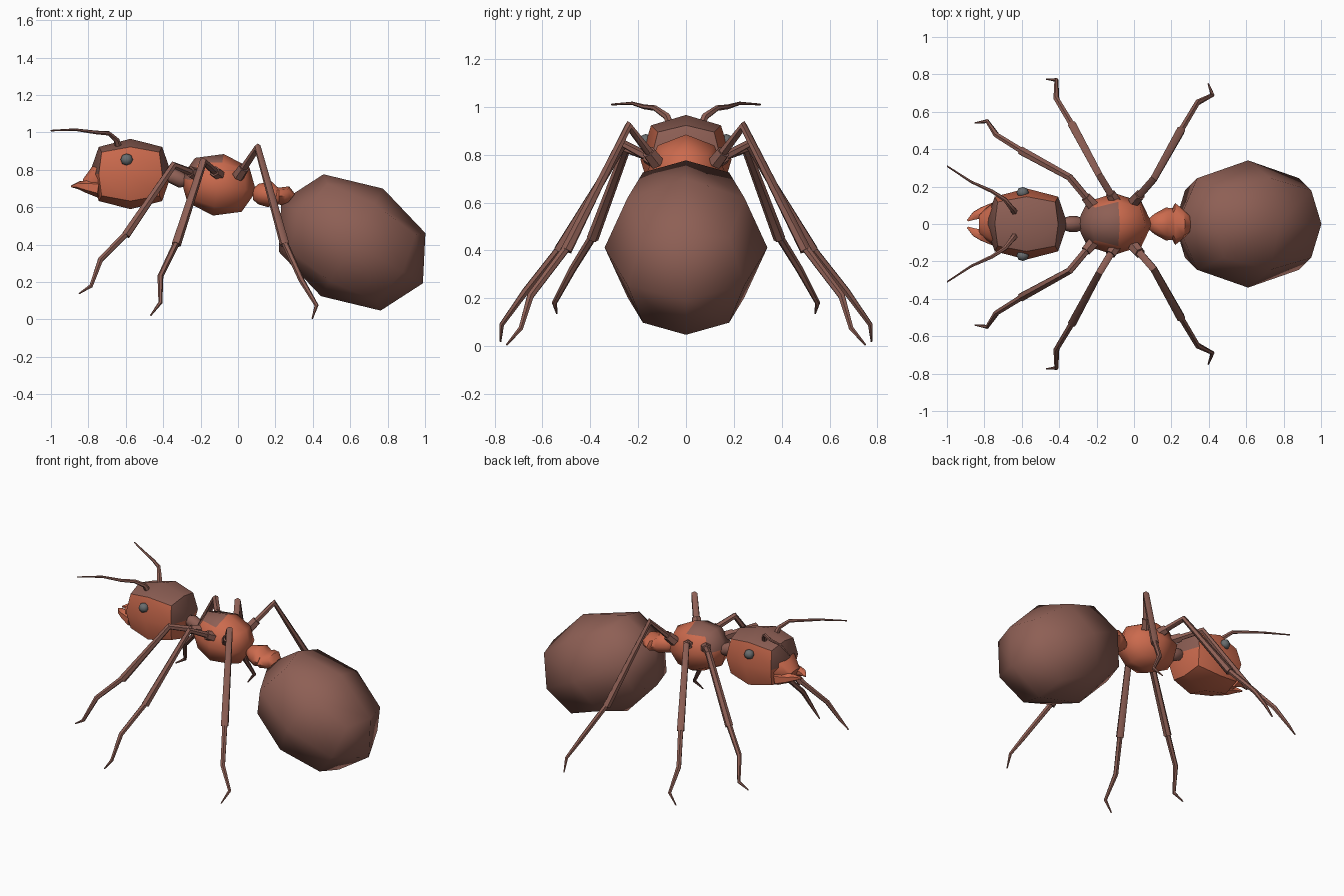
import bpy, bmesh, math
from mathutils import Vector, Matrix

if "Cube" in bpy.data.objects:
    bpy.data.objects.remove(bpy.data.objects["Cube"])


def material(name, rgb):
    m = bpy.data.materials.new(name)
    m.diffuse_color = (*rgb, 1)
    m.use_nodes = True
    m.node_tree.nodes["Principled BSDF"].inputs["Base Color"].default_value = m.diffuse_color
    return m


ORANGE = material("orange", (0.60, 0.145, 0.075))
BROWN = material("brown", (0.27, 0.115, 0.09))
GREY = material("eye grey", (0.14, 0.15, 0.155))


def finish(bm, name, mats):
    bmesh.ops.recalc_face_normals(bm, faces=bm.faces[:])
    mesh = bpy.data.meshes.new(name)
    bm.to_mesh(mesh)
    bm.free()
    for m in mats:
        mesh.materials.append(m)
    ob = bpy.data.objects.new(name, mesh)
    bpy.context.collection.objects.link(ob)
    return ob


# Rounded 24-face body segment: a cube cut once and pushed out to an ellipsoid
def blob(name, center, size, tilt=0, mats=(ORANGE,), dark=None, edge=0.72, corner=(0.6, 0.53, 0.6)):
    bm = bmesh.new()
    bmesh.ops.create_cube(bm, size=2)
    bmesh.ops.subdivide_edges(bm, edges=bm.edges[:], cuts=1, use_grid_fill=True)
    if dark:
        for f in bm.faces:
            f.material_index = int(dark(f.calc_center_median()))
    rot = Matrix.Rotation(math.radians(tilt), 3, 'Y')
    for v in bm.verts:
        n = sum(abs(c) > 0.5 for c in v.co)
        k = {1: (1, 1, 1), 2: (edge,) * 3, 3: corner}[n]
        v.co = Vector(center) + rot @ Vector([c * f * s for c, f, s in zip(v.co, k, size)])
    return finish(bm, name, mats)


# Tapered tube through points; a radius is a number or (height, width)
def add_tube(bm, pts, radii, sides=6):
    pts = [Vector(p) for p in pts]
    rings, n = [], Vector((0, 0, 1))
    for i, p in enumerate(pts):
        t = Vector()
        if i:
            t += (p - pts[i - 1]).normalized()
        if i < len(pts) - 1:
            t += (pts[i + 1] - p).normalized()
        t.normalize()
        n = (n - t * n.dot(t)).normalized()
        b = t.cross(n)
        r = radii[i]
        rn, rb = r if isinstance(r, tuple) else (r, r)
        rings.append([bm.verts.new(p + n * rn * math.cos(a) + b * rb * math.sin(a))
                      for a in (2 * math.pi * k / sides for k in range(sides))])
    for r0, r1 in zip(rings, rings[1:]):
        for k in range(sides):
            j = (k + 1) % sides
            bm.faces.new((r0[k], r0[j], r1[j], r1[k]))
    bm.faces.new(rings[0])
    bm.faces.new(rings[-1])


def tube(name, runs, mat, sides=6):
    bm = bmesh.new()
    for pts, radii in runs:
        add_tube(bm, pts, radii, sides)
    return finish(bm, name, (mat,))


# Body segments, with the dark caps on head and thorax
blob("abdomen", (0.61, 0, 0.412), (0.437, 0.34, 0.332), 30, (BROWN,), corner=(0.62, 0.53, 0.62))
blob("thorax", (-0.105, 0, 0.72), (0.205, 0.165, 0.167), 10, (ORANGE, BROWN),
     lambda c: c.z > 0 and abs(c.y) < 0.9 and c.x < 0)
blob("head", (-0.575, 0, 0.778), (0.22, 0.19, 0.188), 0, (ORANGE, BROWN),
     lambda c: c.z > 0 and abs(c.y) < 0.9, edge=0.77, corner=(0.7, 0.62, 0.62))

# Snout, neck and waist
tube("snout", [([(-0.66, 0, 0.765), (-0.75, 0, 0.745), (-0.82, 0, 0.72)],
                [(0.13, 0.155), (0.085, 0.115), (0.03, 0.065)])], ORANGE, 8)
tube("neck", [([(-0.38, 0, 0.77), (-0.345, 0, 0.765), (-0.305, 0, 0.745), (-0.27, 0, 0.74)],
              [0.03, 0.042, 0.042, 0.03])], BROWN, 8)
tube("waist", [([(0.08, 0, 0.67), (0.11, 0, 0.67), (0.17, 0, 0.67), (0.205, 0, 0.66),
                 (0.22, 0, 0.66), (0.255, 0, 0.66), (0.28, 0, 0.64)],
                [(0.03, 0.03), (0.055, 0.055), (0.07, 0.088), (0.048, 0.085),
                 (0.045, 0.112), (0.055, 0.085), (0.04, 0.06)])], ORANGE, 8)

# Leg joints: hip, knee, ankle, two toe joints, tip
LEGS = {
    "front_leg": [(-0.22, 0.10, 0.775), (-0.345, 0.25, 0.825), (-0.60, 0.39, 0.45),
                  (-0.735, 0.475, 0.32), (-0.785, 0.55, 0.18), (-0.85, 0.54, 0.138)],
    "middle_leg": [(-0.10, 0.12, 0.77), (-0.185, 0.26, 0.845), (-0.33, 0.53, 0.40),
                   (-0.415, 0.67, 0.23), (-0.415, 0.77, 0.09), (-0.468, 0.775, 0.02)],
    "hind_leg": [(0.00, 0.12, 0.765), (0.105, 0.24, 0.92), (0.25, 0.50, 0.40),
                 (0.34, 0.65, 0.21), (0.42, 0.69, 0.075), (0.397, 0.75, 0.005)],
}
ANTENNA = [(-0.635, 0.06, 0.91), (-0.65, 0.08, 0.96), (-0.69, 0.13, 0.995),
           (-0.76, 0.175, 1.0), (-0.87, 0.225, 1.015), (-1.0, 0.31, 1.01)]
MANDIBLE = [(-0.74, 0.075, 0.70), (-0.81, 0.062, 0.71), (-0.85, 0.045, 0.717), (-0.89, 0.018, 0.712)]

for side, s in (("left", -1), ("right", 1)):
    def flip(pts):
        return [Vector((x, y * s, z)) for x, y, z in pts]

    for name, joints in LEGS.items():
        p = flip(joints)
        hip_end = p[0].lerp(p[1], 0.3)
        tube(f"{name}_{side}", [
            ([p[0], hip_end], [0.034, 0.03]),
            (p[:3], [0.022, 0.021, 0.025]),
            ([p[1].lerp(p[2], 0.95)] + p[3:], [0.018, 0.016, 0.011, 0.004]),
        ], BROWN)
    a = flip(ANTENNA)
    tube(f"antenna_{side}", [(a, [0.019, 0.016, 0.012, 0.010, 0.007, 0.004])], BROWN)
    tube(f"mandible_{side}", [(flip(MANDIBLE), [(0.05, 0.05), (0.033, 0.032), (0.022, 0.025), 0.005])],
         ORANGE)
    blob(f"eye_{side}", (-0.595, 0.168 * s, 0.855), (0.033, 0.03, 0.032), 0, (GREY,))

# Smooth shading that keeps hard joints sharp
for ob in bpy.context.scene.objects:
    ob.select_set(True)
    bpy.context.view_layer.objects.active = ob
bpy.ops.object.shade_smooth_by_angle(angle=math.radians(55))
